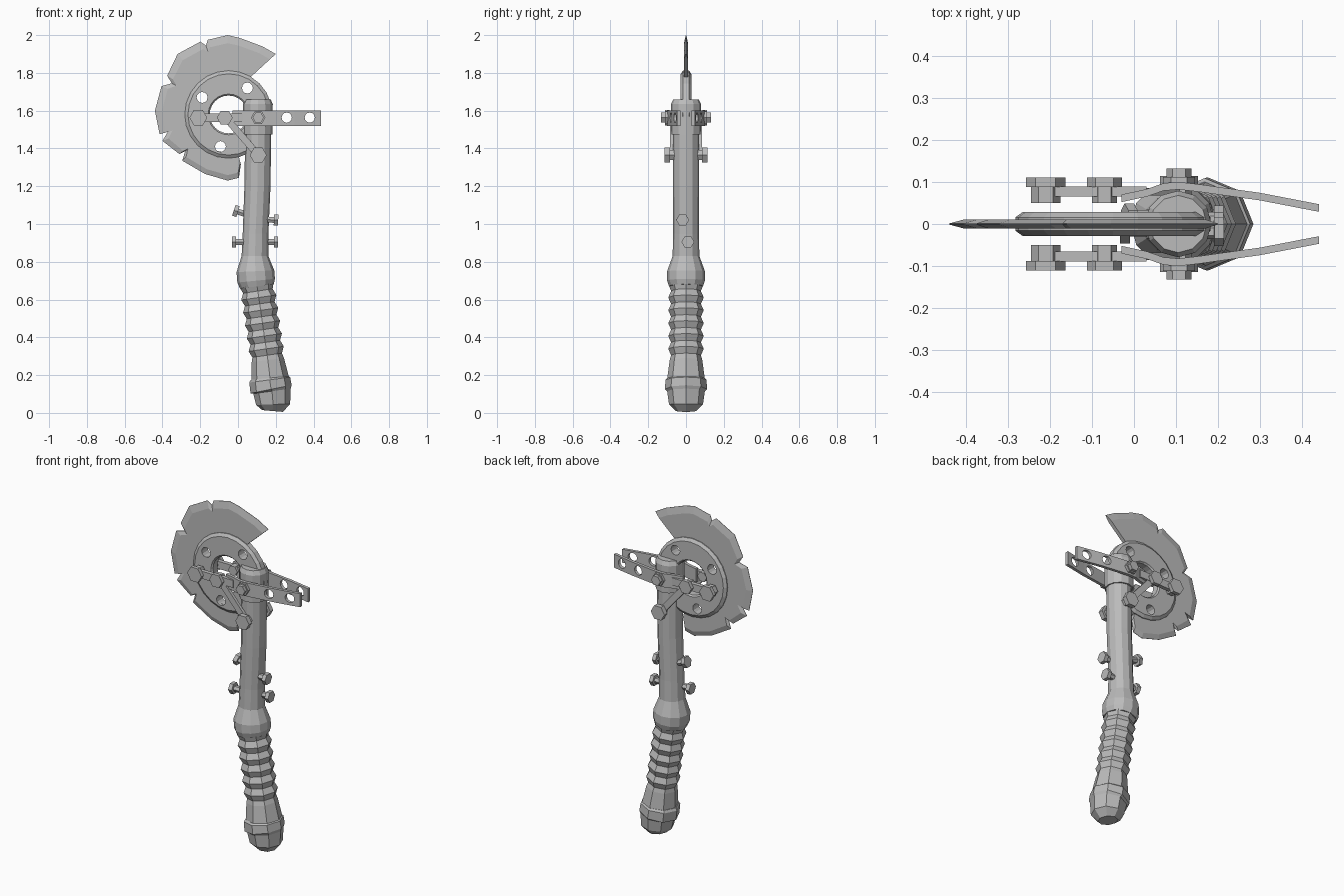
import bpy, bmesh, math
from mathutils import Vector, Matrix

cube = bpy.data.objects.get("Cube")
if cube:
    bpy.data.objects.remove(cube)

steel = bpy.data.materials.new("grey_steel")
steel.use_nodes = True
GREY = (0.5, 0.5, 0.5, 1)
steel.diffuse_color = GREY
steel.node_tree.nodes["Principled BSDF"].inputs["Base Color"].default_value = GREY


def finish(name, bm):
    bmesh.ops.recalc_face_normals(bm, faces=bm.faces)
    mesh = bpy.data.meshes.new(name)
    bm.to_mesh(mesh)
    bm.free()
    mesh.materials.append(steel)
    obj = bpy.data.objects.new(name, mesh)
    bpy.context.scene.collection.objects.link(obj)
    return obj


def skin(bm, rings, closed=False):
    """Bridge successive rings of points; cap the ends or close the loop."""
    loops = [[bm.verts.new(p) for p in ring] for ring in rings]
    n = len(loops[0])
    pairs = list(zip(loops, loops[1:])) + ([(loops[-1], loops[0])] if closed else [])
    for a, b in pairs:
        for i in range(n):
            bm.faces.new((a[i], a[(i + 1) % n], b[(i + 1) % n], b[i]))
    if not closed:
        bm.faces.new(loops[0][::-1])
        bm.faces.new(loops[-1])


def tube(name, stations, sides):
    """Stations are (x, z, radius); rings stay square to the path."""
    bm = bmesh.new()
    rings = []
    for k, (x, z, r) in enumerate(stations):
        a, b = stations[max(k - 1, 0)], stations[min(k + 1, len(stations) - 1)]
        t = Vector((b[0] - a[0], 0, b[1] - a[1])).normalized()
        side = Vector((0, 1, 0)).cross(t)
        rings.append([Vector((x, 0, z)) + r * (math.cos(q) * side + math.sin(q) * Vector((0, 1, 0)))
                      for q in (i * math.tau / sides for i in range(sides))])
    skin(bm, rings)
    return finish(name, bm)


def bolt(name, pos, direction, steps, sides=6):
    """Stacked prisms along direction; steps are (radius, start, end)."""
    bm = bmesh.new()
    d = Vector(direction).normalized()
    up = Vector((0, 0, 1))
    u = up.cross(d).normalized()
    v = d.cross(u)
    for r, s, e in steps:
        skin(bm, [[Vector(pos) + d * h + r * (u * math.cos(i * math.tau / sides)
                   + v * math.sin(i * math.tau / sides)) for i in range(sides)] for h in (s, e)])
    return finish(name, bm)


def drill(obj, holes, radius):
    """Cut round holes through obj along y at (x, z) places."""
    for x, z in holes:
        cutter = bolt("hole_cutter", (x, 0, z), (0, 1, 0), [(radius, -0.3, 0.3)], 12)
        mod = obj.modifiers.new("hole", 'BOOLEAN')
        mod.operation, mod.solver, mod.object = 'DIFFERENCE', 'EXACT', cutter
        bpy.context.view_layer.update()
        cut = bpy.data.meshes.new_from_object(obj.evaluated_get(bpy.context.evaluated_depsgraph_get()))
        obj.modifiers.clear()
        obj.data = cut
        bpy.data.objects.remove(cutter)


def strap(name, path, z0, z1, thick, side):
    """Bent flat bar: path holds (x, outer y)."""
    bm = bmesh.new()
    skin(bm, [[(x, side * y, z0), (x, side * y, z1), (x, side * (y - thick), z1),
               (x, side * (y - thick), z0)] for x, y in path])
    return finish(name, bm)


# Shaft with flared foot, and collar at its head
tube("shaft", [(0.10, 0.67, 0.09), (0.096, 0.70, 0.1), (0.092, 0.75, 0.1), (0.09, 0.83, 0.071),
               (0.093, 0.95, 0.068), (0.103, 1.2, 0.069), (0.107, 1.5, 0.069)], 12)
tube("collar", [(0.105, 1.475, 0.078), (0.105, 1.635, 0.079), (0.105, 1.66, 0.068)], 12)

# Ribbed grip
grip = [(0.096, 0.70, 0.075), (0.1, 0.675, 0.09)]
for i in range(11):
    z = 0.645 - i * 0.034
    grip.append((0.1 + 0.055 * (0.68 - z) / 0.38, z, 0.079 if i % 2 == 0 else 0.094))
grip += [(0.158, 0.28, 0.086), (0.17, 0.18, 0.1)]
tube("grip", grip, 8)
tube("pommel", [(0.167, 0.185, 0.1), (0.168, 0.175, 0.109), (0.175, 0.125, 0.111),
                (0.18, 0.115, 0.1), (0.186, 0.045, 0.09), (0.183, 0.01, 0.055)], 8)

# Hub disc: bevelled ring with three holes
HX, HZ = -0.05, 1.58
bm = bmesh.new()
section = [(0.1, 0.02), (0.108, 0.028), (0.215, 0.028), (0.232, 0.016),
           (0.232, -0.016), (0.215, -0.028), (0.108, -0.028), (0.1, -0.02)]
skin(bm, [[(HX + r * math.cos(a), y, HZ + r * math.sin(a)) for r, y in section]
          for a in (i * math.tau / 24 for i in range(24))], closed=True)
hub = finish("hub_disc", bm)
drill(hub, [(-0.19, 1.67), (0.05, 1.72), (-0.093, 1.41)], 0.029)

# Notched crescent blade, ground thin along the outer edge
edge = [(0.2, 1.9), (0.13, 1.94), (0.01, 1.985), (-0.055, 2.0), (-0.16, 1.975), (-0.17, 1.945),
        (-0.2, 1.965), (-0.32, 1.9), (-0.375, 1.785), (-0.35, 1.745), (-0.405, 1.73), (-0.44, 1.6),
        (-0.415, 1.475), (-0.37, 1.49), (-0.4, 1.44), (-0.31, 1.37), (-0.28, 1.385),
        (-0.295, 1.335), (-0.175, 1.265), (-0.055, 1.23), (0.005, 1.245), (0.015, 1.315)]
bm = bmesh.new()
rings = []
for k, (x, z) in enumerate(edge):
    d = Vector((x - HX, 0, z - HZ))
    reach, n = d.length, d.normalized()
    root = n
    if k == 0:
        root = Vector((0.1, 0, 0.185)).normalized()
    c = Vector((HX, 0, HZ))
    base = c + root * 0.205
    tip = c + n * reach
    mid = base.lerp(tip, 0.8)
    w = Vector((0, 0.011, 0))
    rings.append([base + w, mid + w, tip + w * 0.1, tip - w * 0.1, mid - w, base - w])
skin(bm, rings)
finish("blade", bm)

# Straps, links, braces and bolts, mirrored front and back
BZ = 1.563
for side, tag in ((-1, "front"), (1, "back")):
    bar = strap("strap_" + tag, [(-0.03, 0.07), (0.03, 0.083), (0.07, 0.097), (0.105, 0.1), (0.15, 0.095),
                                 (0.3, 0.074), (0.44, 0.047)], 1.52, 1.6, 0.018, side)
    drill(bar, [(0.258, BZ), (0.38, BZ)], 0.027)
    strap("link_" + tag, [(-0.23, 0.089), (0.03, 0.089)], BZ - 0.022, BZ + 0.022, 0.024, side)

    a, b = Vector((-0.065, 0, BZ)), Vector((0.107, 0, 1.365))
    along = (b - a).normalized()
    across = along.cross(Vector((0, 1, 0))) * 0.018
    bm = bmesh.new()
    skin(bm, [[p + s * across + Vector((0, side * y, 0))
               for s, y in ((1, 0.068), (1, 0.086), (-1, 0.086), (-1, 0.068))] for p in (a, b)])
    finish("brace_" + tag, bm)

    out = (0, side, 0)
    bolt("link_bolt_" + tag, (-0.21, 0, BZ), out, [(0.035, 0.05, 0.09), (0.047, 0.088, 0.11)])
    bolt("pivot_bolt_" + tag, (-0.07, 0, BZ), out, [(0.03, 0.05, 0.09), (0.042, 0.088, 0.11)])
    bolt("strap_bolt_" + tag, (0.107, 0, BZ), out, [(0.038, 0.09, 0.112), (0.03, 0.11, 0.132)])
    bolt("brace_bolt_" + tag, (0.107, 0, 1.365), out, [(0.03, 0.05, 0.09), (0.045, 0.086, 0.114)])

# Small studs through the shaft sides
studs = [((0.09, -0.018, 1.025), (1, 0, -0.03)), ((0.09, 0.01, 0.905), (1, 0, 0)),
         ((0.095, 0.015, 1.035), (-1, 0, 0.32)), ((0.09, -0.012, 0.905), (-1, 0, 0))]
for i, (pos, direction) in enumerate(studs):
    bolt("shaft_stud_%d" % (i + 1), pos, direction, [(0.018, 0.04, 0.105), (0.034, 0.1, 0.123)])
